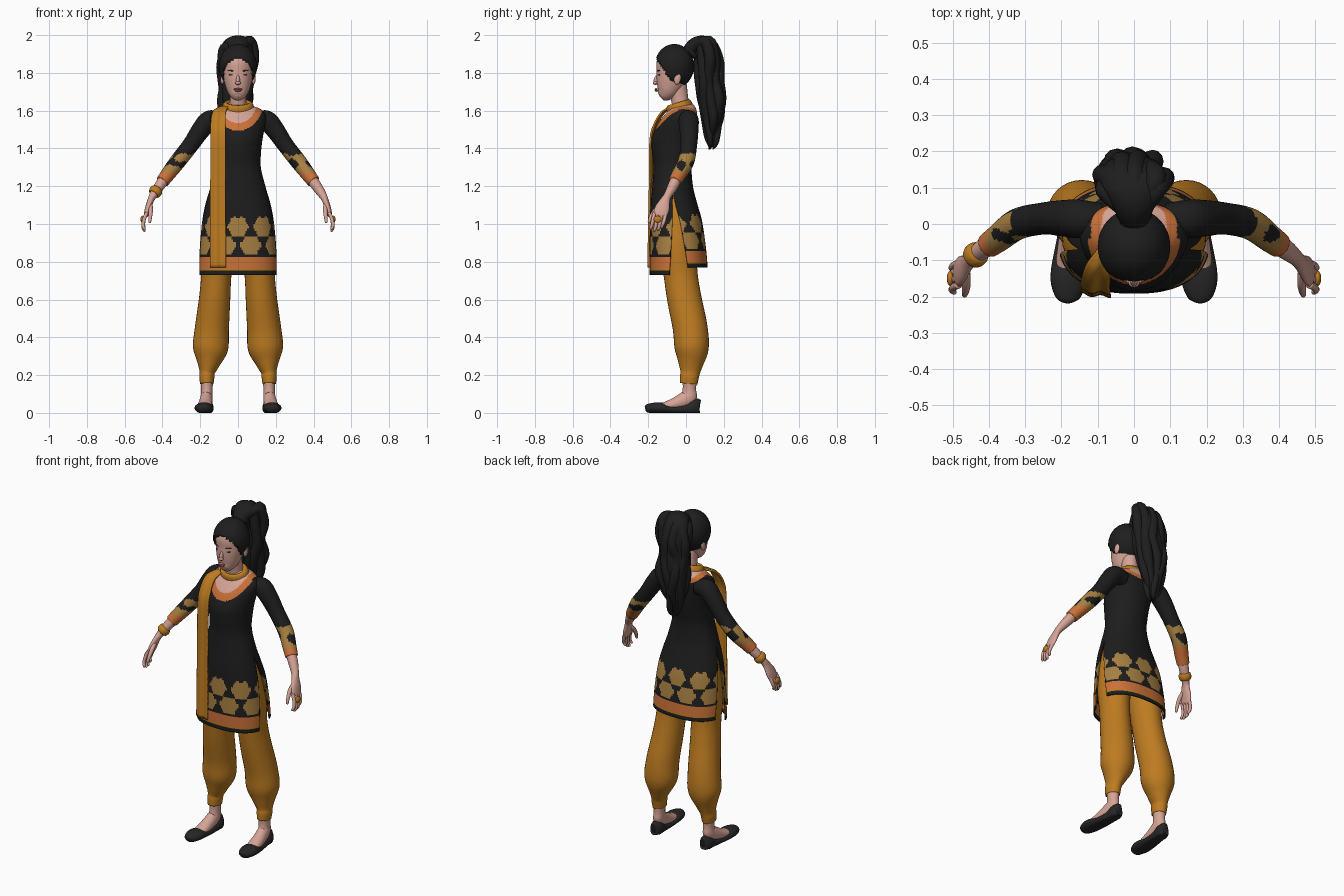
import bpy, bmesh, math
from mathutils import Vector, Matrix

if "Cube" in bpy.data.objects:
    bpy.data.objects.remove(bpy.data.objects["Cube"])

def lin(c):
    return tuple((v / 255 / 12.92) if v < 11 else ((v / 255 + 0.055) / 1.055) ** 2.4 for v in c) + (1,)

MATS = {}
for mname, c in {"black cloth": (29, 29, 29), "black hair": (30, 30, 31), "mustard": (190, 124, 33),
                 "orange trim": (203, 113, 56), "tan flower": (168, 128, 66), "skin": (214, 164, 150),
                 "lips": (184, 118, 112), "eye dark": (62, 48, 46), "shoe black": (38, 38, 38)}.items():
    MATS[mname] = bpy.data.materials.new(mname)
    MATS[mname].diffuse_color = lin(c)

def finish(name, bm, mats):
    bmesh.ops.recalc_face_normals(bm, faces=bm.faces)
    me = bpy.data.meshes.new(name)
    bm.to_mesh(me)
    bm.free()
    for m in mats:
        me.materials.append(MATS[m])
    me.shade_smooth()
    ob = bpy.data.objects.new(name, me)
    bpy.context.collection.objects.link(ob)
    return ob

def spline(pts, sub):
    """Catmull-Rom through tuples of any length."""
    out = []
    for i in range(len(pts) - 1):
        p0, p1, p2, p3 = pts[max(i - 1, 0)], pts[i], pts[i + 1], pts[min(i + 2, len(pts) - 1)]
        for k in range(sub):
            t = k / sub
            out.append(tuple(0.5 * (2 * b + (c - a) * t + (2 * a - 5 * b + 4 * c - d) * t * t
                                    + (3 * b - a - 3 * c + d) * t ** 3)
                             for a, b, c, d in zip(p0, p1, p2, p3)))
    return out + [tuple(pts[-1])]

def tube(name, pts, mats, ref=(1, 0, 0), n=24, sub=5, rule=None, side=1, floor=None):
    """Tube through (x, y, z, radius along ref, other radius), capped."""
    st = spline([p if len(p) == 5 else (*p, p[3]) for p in pts], sub)
    cs = [Vector(s[:3]) for s in st]
    bm, rings = bmesh.new(), []
    for i, s in enumerate(st):
        t = (cs[min(i + 1, len(cs) - 1)] - cs[max(i - 1, 0)]).normalized()
        a = Vector(ref)
        a = (a - t * a.dot(t)).normalized()
        b = t.cross(a)
        ring = []
        for k in range(n):
            q = 2 * math.pi * k / n
            p = cs[i] + a * (s[3] * math.cos(q)) + b * (s[4] * math.sin(q))
            ring.append(bm.verts.new((p.x * side, p.y, p.z if floor is None else max(p.z, floor))))
        rings.append(ring)
    for r0, r1 in zip(rings, rings[1:]):
        for k in range(n):
            f = bm.faces.new((r0[k], r0[(k + 1) % n], r1[(k + 1) % n], r1[k]))
            if rule:
                f.material_index = rule(f.calc_center_median())
    bm.faces.new(rings[0])
    f = bm.faces.new(rings[-1])
    if rule:
        f.material_index = rule(f.calc_center_median())
    return finish(name, bm, mats)

def ball(name, loc, size, mat, rot=(0, 0, 0), seg=24, keep=None):
    bm = bmesh.new()
    bmesh.ops.create_uvsphere(bm, u_segments=seg, v_segments=seg // 2, radius=1)
    R = Matrix.Rotation(rot[2], 4, 'Z') @ Matrix.Rotation(rot[1], 4, 'Y') @ Matrix.Rotation(rot[0], 4, 'X')
    bm.transform(Matrix.Translation(loc) @ R @ Matrix.Diagonal((*size, 1)))
    if keep:
        bad = [f for f in bm.faces if not keep(f.calc_center_median())]
        bmesh.ops.delete(bm, geom=bad, context='FACES')
    return finish(name, bm, [mat])

def thicken(ob, t):
    m = ob.modifiers.new("thickness", 'SOLIDIFY')
    m.thickness, m.offset = t, -1

def ringband(name, loc, major, minor, mat, scale=(1, 1, 1), axis=(0, 0, 1)):
    bm, n, k = bmesh.new(), 40, 14
    R = Vector((0, 0, 1)).rotation_difference(Vector(axis)).to_matrix()
    v = []
    for i in range(n):
        a = 2 * math.pi * i / n
        for j in range(k):
            b = 2 * math.pi * j / k
            r = major + minor * math.cos(b)
            p = Vector((r * math.cos(a) * scale[0], r * math.sin(a) * scale[1], minor * math.sin(b) * scale[2]))
            v.append(bm.verts.new(R @ p + Vector(loc)))
    for i in range(n):
        for j in range(k):
            i2, j2 = (i + 1) % n, (j + 1) % k
            bm.faces.new((v[i * k + j], v[i2 * k + j], v[i2 * k + j2], v[i * k + j2]))
    return finish(name, bm, [mat])

# Tunic: front and back panels joined above the side slits
TUNIC = [(.73, .21, -.192, .115, 2.4), (.85, .205, -.192, .105, 2.4), (1.0, .19, -.19, .085, 2.4),
         (1.1, .172, -.187, .06, 2.3), (1.2, .145, -.178, .037, 2.2), (1.3, .121, -.172, .03, 2.1),
         (1.38, .122, -.18, .045, 2), (1.45, .13, -.182, .058, 2), (1.52, .143, -.155, .062, 2.1),
         (1.57, .148, -.12, .06, 2.2), (1.605, .125, -.09, .055, 2.1), (1.625, .08, -.07, .045, 2),
         (1.64, .05, -.06, .03, 2)]

def tunic_colour(p, u, t):
    h = .115 if p.y < -.04 else .065
    d = math.hypot(p.x / .1, (p.z - 1.65) / h)
    if p.z > 1.45 and d < 1.35:
        return 4 if d < 1 else 2
    if t < .02:
        return 0
    if t < .1:
        return 1 if t < .032 else 2
    for zc, off in ((.255, 0), (.158, .5)):
        du = ((u / .138 - off + .5) % 1 - .5) * .138
        dz = t - zc
        if math.hypot(du, dz) < .053 * (1 + .09 * math.cos(6 * math.atan2(dz, du))):
            return 3
    return 0

bm = bmesh.new()
for sgn in (-1, 1):
    rows, cols = [], 96
    for z, rx, yf, yb, e in spline(TUNIC, 11):
        low = max(0, (1.17 - z) / .44)
        slit, yc, ry = .26 * low, (yf + yb) / 2, (yb - yf) / 2
        zz = z + (.04 * low if sgn > 0 else 0)
        row, us, prev, u = [], [], None, 0
        for k in range(cols + 1):
            a = slit + (math.pi - 2 * slit) * k / cols
            c, s = math.cos(a), max(0, math.sin(a))
            p = Vector((rx * math.copysign(abs(c) ** (2 / e), c), yc + sgn * ry * s ** (2 / e), zz))
            u += (p - prev).length if prev else 0
            prev = p
            row.append(bm.verts.new(p))
            us.append(u)
        rows.append((row, [q - us[cols // 2] for q in us], z - .73))
    for (r0, u0, t0), (r1, u1, t1) in zip(rows, rows[1:]):
        for k in range(cols):
            f = bm.faces.new((r0[k], r0[k + 1], r1[k + 1], r1[k]))
            f.material_index = tunic_colour(f.calc_center_median(), (u0[k] + u0[k + 1]) / 2, (t0 + t1) / 2)
bmesh.ops.remove_doubles(bm, verts=bm.verts, dist=.0003)
thicken(finish("tunic", bm, ["black cloth", "mustard", "orange trim", "tan flower", "skin"]), .007)

# Neck, head and face
tube("neck", [(0, -.025, 1.56, .055, .05), (0, -.027, 1.62, .046, .046), (0, -.035, 1.67, .043, .046),
              (0, -.045, 1.73, .045, .05)], ["skin"])
HEAD = [(1.668, .016, -.148, -.115), (1.676, .034, -.157, -.09), (1.70, .054, -.16, -.05), (1.73, .066, -.16, -.02),
        (1.77, .076, -.159, .005), (1.81, .08, -.157, .02), (1.86, .08, -.155, .022), (1.91, .062, -.13, .0),
        (1.935, .02, -.08, -.04)]
tube("head", [(0, (a + b) / 2, z, rx, (b - a) / 2) for z, rx, a, b in HEAD], ["skin"], n=32)
ball("nose", (0, -.157, 1.762), (.010, .014, .028), "skin", (-.25, 0, 0))
ball("nose_tip", (0, -.163, 1.747), (.015, .012, .010), "skin")
ball("upper_lip", (0, -.158, 1.714), (.023, .008, .005), "lips")
ball("lower_lip", (0, -.157, 1.706), (.019, .009, .006), "lips")
for s, tag in ((1, "left"), (-1, "right")):
    ball(tag + "_eye", (s * .034, -.143, 1.79), (.015, .006, .006), "eye dark", (0, 0, s * .35))
    ball(tag + "_eyebrow", (s * .036, -.145, 1.812), (.02, .005, .0035), "eye dark", (0, -s * .08, s * .35))
    ball(tag + "_ear", (s * .083, -.045, 1.77), (.01, .018, .032), "skin", (-.15, 0, 0))

# Hair cap, tie and wavy ponytail
thicken(ball("hair_cap", (0, -.062, 1.835), (.1, .104, .118), "black hair", seg=64,
             keep=lambda p: p.z > 1.862 - 1.5 * (p.y + .15) + .25 * max(0, .04 - abs(p.x))), .022)
ringband("hair_tie", (0, .03, 1.91), .036, .014, "black hair", axis=(0, .8, .6))
tube("ponytail", [(0, 0, 1.89, .035), (0, .045, 1.945, .055, .04), (0, .10, 1.945, .085, .05),
                  (-.005, .125, 1.87, .092, .065), (-.012, .125, 1.78, .088, .065), (-.02, .135, 1.67, .082, .066),
                  (-.025, .138, 1.57, .066, .048), (-.03, .135, 1.48, .04, .03), (-.03, .13, 1.41, .008)],
     ["black hair"], n=32)
for i in range(9):
    a = 2 * math.pi * i / 9
    pts = [(.02 * math.cos(a), .03, 1.93, .02)]
    for k, (y, z, w, d) in enumerate([(.10, 1.95, .065, .025), (.122, 1.86, .076, .05), (.122, 1.76, .072, .048),
                                      (.136, 1.66, .068, .052), (.14, 1.56, .052, .036), (.136, 1.48 - .02 * (i % 3), .028, .02),
                                      (.13, 1.42 - .012 * (i % 3), .012, .012)]):
        wave = .012 * math.sin(k * 1.9 + i * 2.1)
        pts.append((w * math.cos(a) - .004 * k + wave, y + d * math.sin(a) + wave * .5,
                    z + (.02 * math.sin(a + 1) if k < 2 else 0), (.028, .029, .028, .029, .024, .015, .003)[k]))
    tube("hair_lock_%d" % (i + 1), pts, ["black hair"], n=12)

# Scarf: neck wrap and hanging end
ringband("scarf_wrap", (0, -.032, 1.612), .064, .019, "mustard", (1.02, .86, 1.8), (0, -.3, 1))
bm, rows = bmesh.new(), []
for x, w, y, z in spline([(-.07, .022, -.07, 1.625), (-.098, .034, -.125, 1.598), (-.106, .039, -.168, 1.53),
                          (-.106, .04, -.19, 1.44), (-.107, .04, -.193, 1.2), (-.106, .041, -.198, .95),
                          (-.106, .042, -.2, .77)], 6):
    rows.append([bm.verts.new((x + w * q, y + .004 * math.sin(q * 5) + .008 * max(0, -q), z))
                 for q in [k / 6 - 1 for k in range(13)]])
for r0, r1 in zip(rows, rows[1:]):
    for k in range(12):
        bm.faces.new((r0[k], r0[k + 1], r1[k + 1], r1[k]))
thicken(finish("scarf_end", bm, ["mustard"]), .01)

def sleeve_rule(p):
    if p.z < 1.272:
        return 1
    patch = math.sin(95 * p.y + 1) + math.sin(80 * p.z) + .6 * math.sin(60 * p.x)
    return 2 if p.z < 1.375 and patch > -.5 else 0

for s, tag in ((1, "left"), (-1, "right")):
    # Arm, hand and jewellery
    tube(tag + "_sleeve", [(.09, .012, 1.545, .045), (.15, .014, 1.548, .053), (.195, .016, 1.5, .05),
                           (.25, .015, 1.42, .044), (.32, .0, 1.33, .043), (.375, -.04, 1.258, .038),
                           (.4, -.058, 1.225, .035)],
         ["black cloth", "orange trim", "tan flower"], (0, 1, 0), 40, 10, sleeve_rule, s)
    tube(tag + "_forearm", [(.38, -.045, 1.25, .03), (.42, -.072, 1.195, .027), (.45, -.097, 1.15, .021),
                            (.462, -.11, 1.125, .026, .017), (.476, -.125, 1.085, .038, .016),
                            (.486, -.137, 1.05, .037, .013), (.488, -.14, 1.04, .028, .009)],
         ["skin"], (0, 1, 0), side=s)
    for k in range(4):
        y, drop = -.108 - .02 * k, (.0, .014, .018, .008)[k]
        tube("%s_finger_%d" % (tag, k + 1),
             [(.483, y, 1.06, .010), (.497, y - .006, 1.025, .010), (.502, y - .014, 1.0 - drop, .009),
              (.495, y - .02, .982 - drop, .007), (.492, y - .021, .977 - drop, .002)],
             ["skin"], (0, 1, 0), 10, side=s)
    tube(tag + "_thumb", [(.464, -.135, 1.10, .013), (.462, -.165, 1.07, .012), (.465, -.187, 1.035, .010),
                          (.467, -.196, 1.01, .007), (.467, -.198, 1.005, .002)], ["skin"], (0, 1, 0), 10, side=s)
    ball(tag + "_ring", (s * .506, -.15, 1.025), (.010, .021, .019), "mustard")

    # Trouser leg, gathered at the ankle
    tube(tag + "_trouser", [(.165, .015, .155, .036, .046), (.165, .018, .19, .04, .05), (.163, .022, .215, .041, .052),
                            (.156, .026, .26, .06, .066), (.146, .03, .34, .093, .09), (.138, .022, .45, .09, .092),
                            (.124, -.008, .6, .083, .091), (.115, -.028, .73, .08, .09), (.108, -.042, .88, .09, .097),
                            (.093, -.055, 1.03, .086, .095), (.07, -.062, 1.15, .075, .08)], ["mustard"], n=32, side=s)

    # Foot and flat slipper
    tube(tag + "_foot", [(.165, .018, .18, .034, .037), (.165, .018, .12, .03, .036), (.167, .01, .08, .032, .045),
                         (.172, -.045, .052, .036, .036), (.177, -.11, .034, .038, .024), (.18, -.16, .028, .03, .015)],
         ["skin"], side=s, floor=.01)
    tube(tag + "_slipper", [(.182, -.216, .022, .012, .012), (.182, -.205, .024, .032, .022),
                            (.181, -.17, .026, .047, .028), (.179, -.13, .025, .05, .03), (.174, -.07, .017, .044, .022),
                            (.168, .0, .02, .037, .03), (.166, .04, .03, .036, .045), (.165, .066, .038, .026, .04),
                            (.165, .074, .038, .01, .025)], ["shoe black"], side=s, floor=0)

# Bracelet on one wrist
ringband("bracelet", (-.436, -.085, 1.172), .026, .009, "mustard", (1, 1, 2.2), (-.55, -.42, -.72))

for m in bpy.data.materials:
    if m.users and not m.is_grease_pencil:
        m.use_nodes = True
        m.node_tree.nodes["Principled BSDF"].inputs["Base Color"].default_value = m.diffuse_color
